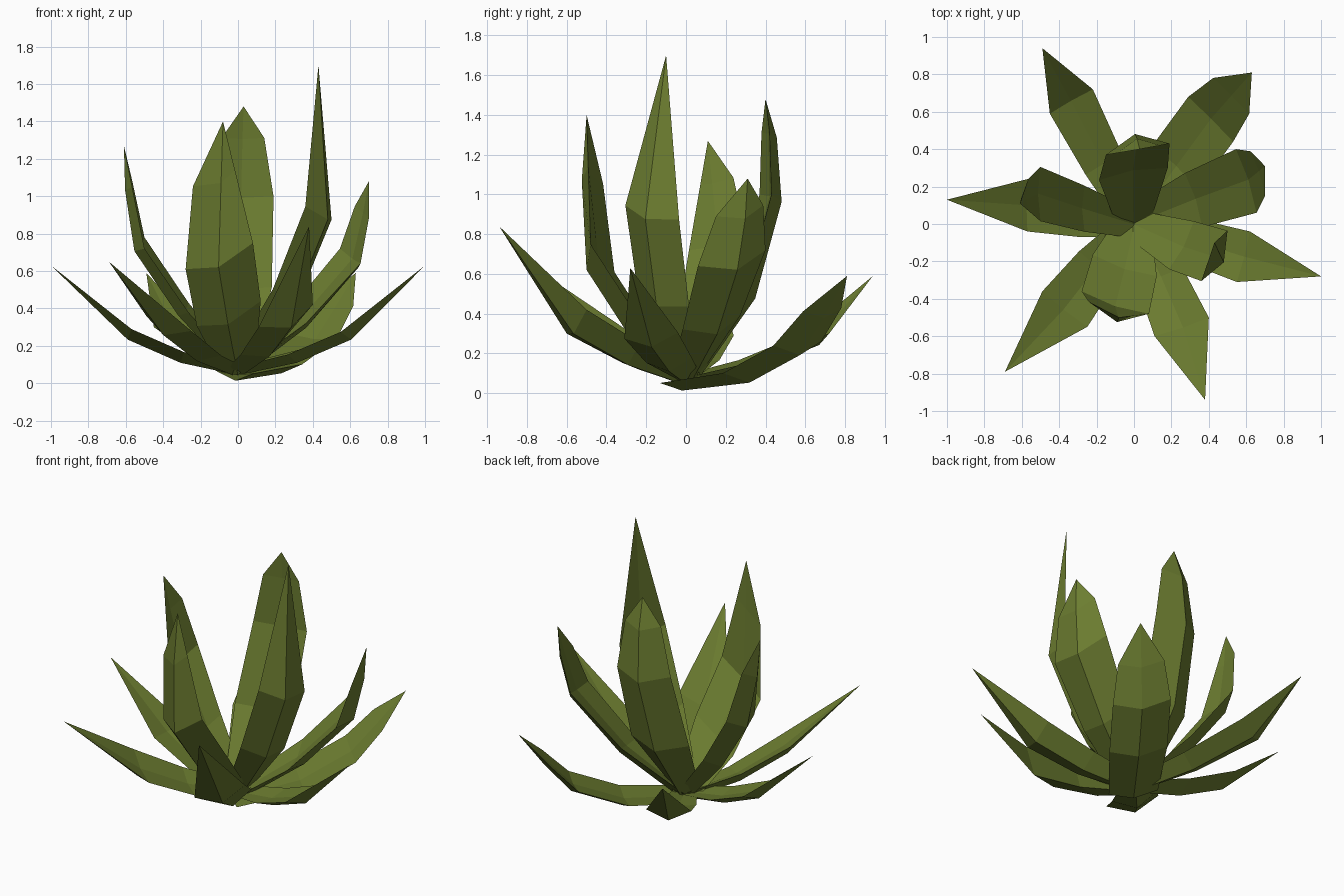
import bpy
import bmesh
from mathutils import Vector

default_cube = bpy.data.objects.get("Cube")
if default_cube:
    bpy.data.objects.remove(default_cube, do_unlink=True)

# Single leaf colour
green = bpy.data.materials.new("leaf_green")
green.use_nodes = True
colour = (0.15, 0.205, 0.03, 1)
green.diffuse_color = colour
shader = green.node_tree.nodes["Principled BSDF"]
shader.inputs["Base Color"].default_value = colour
shader.inputs["Roughness"].default_value = 0.9


def leaf(name, tip, knee, side, depth=0.06, bow=0.025, shoulder=None, shoulder_at=0.6,
         base=None, base_width=0.5, low_at=0.5, low_width=0.85):
    """Faceted leaf: diamond sections with an outer keel and a shallow inner valley.

    knee is the middle of the widest section and side its half width;
    bow pushes the lower section outwards;
    shoulder gives the width left on each edge of a blunt leaf near the tip.
    """
    tip, knee, side = Vector(tip), Vector(knee), Vector(side)
    radial = Vector((knee.x, knee.y, 0)).normalized()
    base = Vector(base) if base else radial * -0.01 + Vector((0, 0, 0.09))

    # Keel direction: outwards on steep leaves, downwards on flat ones
    out = (knee - base).cross(side).normalized()
    if out.dot(radial - Vector((0, 0, 1))) < 0:
        out.negate()

    # Each section: centre, left width, right width, keel depth
    low = base.lerp(knee, low_at) + out * bow
    sections = [
        (base, base_width, base_width, depth * 0.8),
        (low, low_width, low_width, depth),
        (knee, 1, 1, depth),
    ]
    if shoulder:
        left, right = shoulder
        centre = knee.lerp(tip, shoulder_at)
        sections.append((centre, left, right, depth * 0.7))

    bm = bmesh.new()
    rings = []
    for centre, left, right, keel in sections:
        points = (centre + side * left, centre + out * keel,
                  centre - side * right, centre + out * keel * 0.25)
        rings.append([bm.verts.new(p) for p in points])
    apex = bm.verts.new(tip)

    bm.faces.new(rings[0])
    for lower, upper in zip(rings, rings[1:]):
        for i in range(len(lower)):
            j = (i + 1) % len(lower)
            bm.faces.new((lower[i], lower[j], upper[j], upper[i]))
    last = rings[-1]
    for i in range(len(last)):
        bm.faces.new((last[i], last[(i + 1) % len(last)], apex))
    bmesh.ops.recalc_face_normals(bm, faces=bm.faces)

    mesh = bpy.data.meshes.new(name)
    bm.to_mesh(mesh)
    bm.free()
    mesh.materials.append(green)
    obj = bpy.data.objects.new(name, mesh)
    bpy.context.collection.objects.link(obj)


# Outer ring of low, spreading leaves
leaf("outer_leaf_right", tip=(-1, 0.13, 0.63), knee=(-0.57, 0.1, 0.29),
     side=(0, 0.14, 0))
leaf("outer_leaf_left", tip=(1, -0.28, 0.63), knee=(0.585, -0.175, 0.29),
     side=(0.035, 0.135, 0.015))
leaf("outer_leaf_front_right", tip=(-0.69, -0.79, 0.65), knee=(-0.37, -0.455, 0.32),
     side=(0.12, -0.095, -0.04), depth=0.07)
leaf("outer_leaf_front_left", tip=(0.38, -0.94, 0.84), knee=(0.255, -0.55, 0.36),
     side=(0.145, 0.05, 0.06), depth=0.07)
leaf("outer_leaf_back_right", tip=(-0.49, 0.94, 0.59), knee=(-0.335, 0.655, 0.3),
     side=(0.115, 0.065, 0), base=(0.02, -0.03, 0.08))
# Lowest leaf, which carries the others
leaf("outer_leaf_back_left", tip=(0.63, 0.81, 0.59), knee=(0.41, 0.56, 0.25),
     side=(-0.12, 0.12, 0.01), depth=0.06, shoulder=(0.8, 0.8), shoulder_at=0.5,
     bow=0.055, base=(-0.02, -0.03, 0.06), base_width=0.85, low_at=0.55, low_width=1)

# Inner ring of tall, steep leaves
leaf("inner_leaf_back_left", tip=(0.7, 0.31, 1.08), knee=(0.6, 0.23, 0.68),
     side=(-0.055, 0.17, 0.04), depth=0.08, bow=0.04, shoulder=(0.65, 0.75))
leaf("inner_leaf_right", tip=(-0.61, 0.11, 1.27), knee=(-0.5, 0.16, 0.75),
     side=(0, 0.145, 0.03), depth=0.07, shoulder=(0.75, 0.4))
leaf("inner_leaf_front", tip=(-0.08, -0.5, 1.4), knee=(-0.1, -0.42, 0.68),
     side=(0.18, -0.06, 0.07), depth=0.1, bow=0.02, shoulder=(0.4, 0.85),
     low_width=0.95)
leaf("inner_leaf_back", tip=(0.03, 0.4, 1.48), knee=(0.02, 0.4, 1),
     side=(0.17, 0.03, 0), depth=0.09, bow=0.08, shoulder=(0.67, 0.67),
     shoulder_at=0.65, low_width=1.08)
leaf("inner_leaf_left", tip=(0.43, -0.1, 1.7), knee=(0.43, -0.17, 0.91),
     side=(0.07, 0.135, -0.035), depth=0.07, bow=0.06, low_width=0.95)
